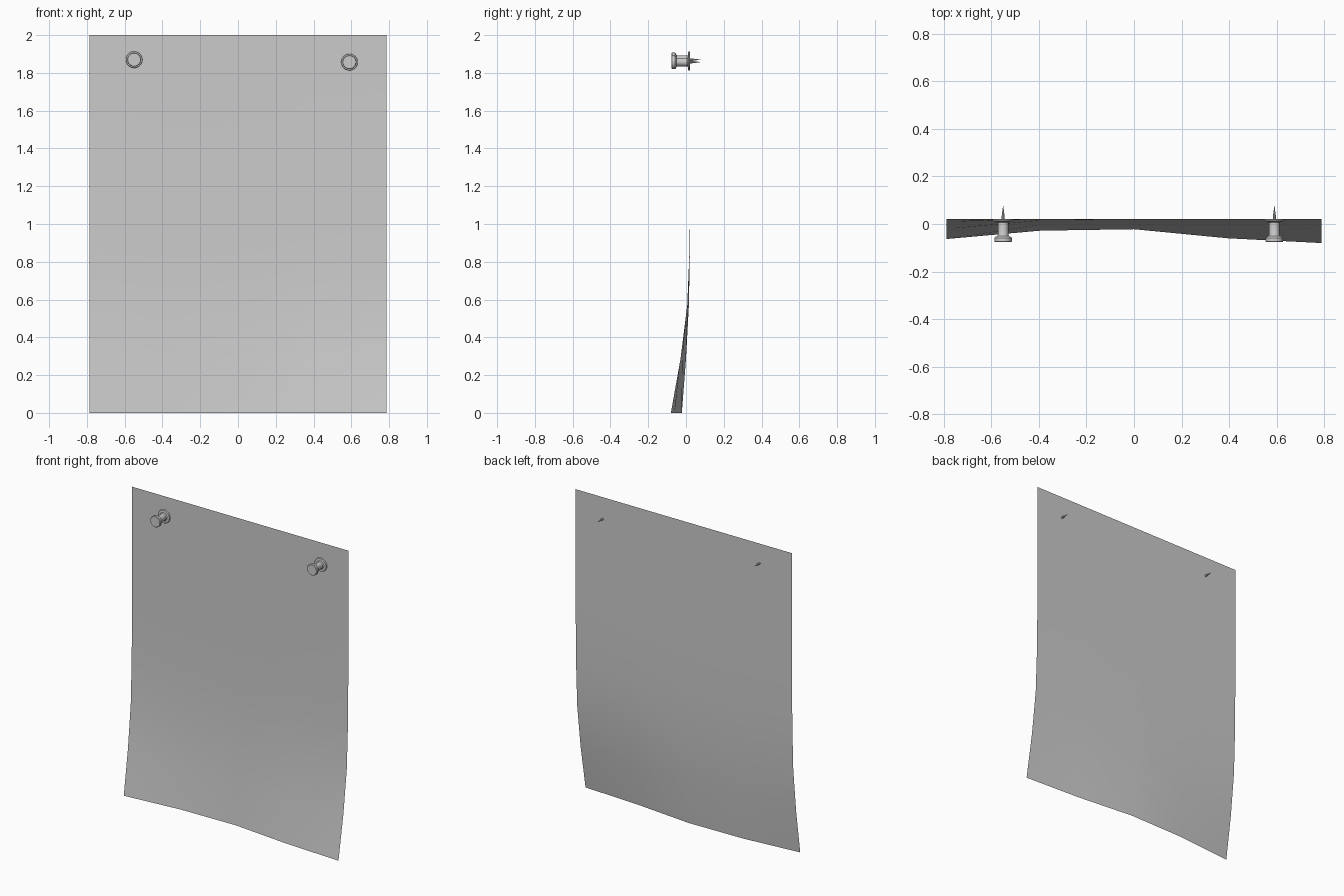
import bpy, bmesh, math

if "Cube" in bpy.data.objects:
    bpy.data.objects.remove(bpy.data.objects["Cube"])

BACK = 0.022   # y of the flat upper part of the sheet


def make_object(name, bm, smooth):
    bmesh.ops.recalc_face_normals(bm, faces=bm.faces[:])
    mesh = bpy.data.meshes.new(name)
    bm.to_mesh(mesh)
    bm.free()
    ob = bpy.data.objects.new(name, mesh)
    bpy.context.collection.objects.link(ob)
    bpy.ops.object.select_all(action='DESELECT')
    ob.select_set(True)
    bpy.context.view_layer.objects.active = ob
    bpy.ops.object.shade_smooth_by_angle(angle=math.radians(smooth))
    return ob


# Paper sheet: thin grid whose lower edge curls forward unevenly
xs = [-0.787, -0.394, 0, 0.394, 0.787]
bottom_y = [-0.063, -0.028, -0.022, -0.060, -0.080]
rows = [(0, 1), (0.286, 0.5), (0.571, 0.15), (0.857, 0.035), (1.143, 0), (2, 0)]
bm = bmesh.new()
grid = [[bm.verts.new((x, BACK + (yb - BACK) * f, z)) for x, yb in zip(xs, bottom_y)]
        for z, f in rows]
for lo, hi in zip(grid, grid[1:]):
    for i in range(len(xs) - 1):
        bm.faces.new((lo[i], lo[i + 1], hi[i + 1], hi[i]))
make_object("paper_sheet", bm, 60)

# Push pin profiles as (radius, y), revolved about the y axis
HANDLE = [(0, -0.076), (0.034, -0.076), (0.037, -0.073), (0.037, -0.059),
          (0.033, -0.054), (0.024, -0.050), (0.022, -0.044), (0.022, 0.006),
          (0.027, 0.011), (0.042, 0.012), (0.044, 0.015), (0.044, 0.019),
          (0.042, 0.021), (0, 0.021)]
NEEDLE = [(0, 0.015), (0.007, 0.015), (0.006, 0.035), (0, 0.080)]


def revolve(name, profile, x, z, segments):
    bm = bmesh.new()
    verts = [bm.verts.new((r, y, 0)) for r, y in profile]
    edges = [bm.edges.new(p) for p in zip(verts, verts[1:])]
    bmesh.ops.spin(bm, geom=verts + edges, cent=(0, 0, 0), axis=(0, 1, 0),
                   angle=math.tau, steps=segments, use_duplicate=False)
    bmesh.ops.remove_doubles(bm, verts=bm.verts[:], dist=0.0001)
    ob = make_object(name, bm, 35)
    ob.location = (x, 0, z)


# Two push pins near the upper corners
for side, x, z in (("left", -0.55, 1.87), ("right", 0.59, 1.857)):
    revolve(side + "_pin_handle", HANDLE, x, z, 24)
    revolve(side + "_pin_needle", NEEDLE, x, z, 8)
